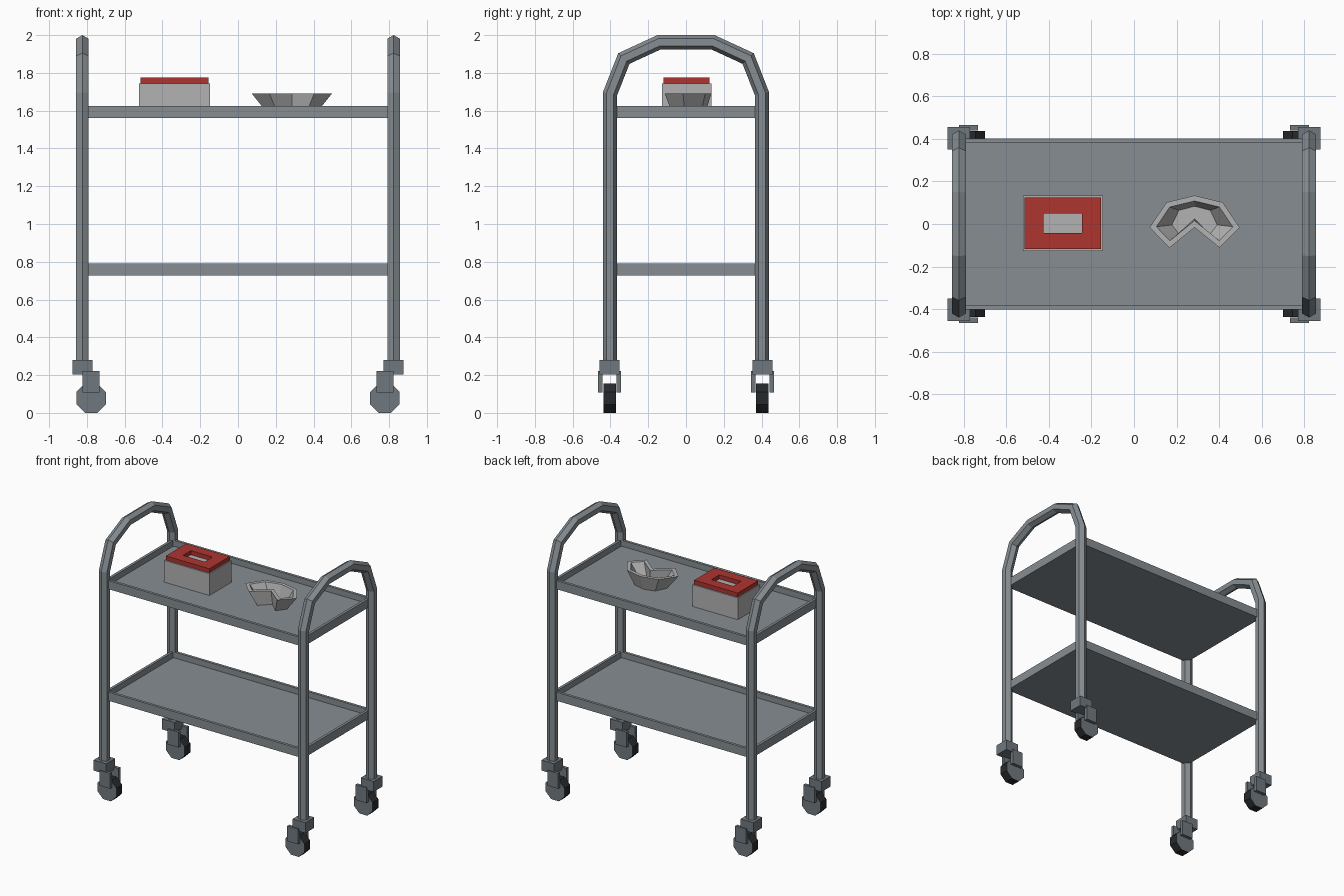
import bpy, bmesh, math
from mathutils import Vector

if "Cube" in bpy.data.objects:
    bpy.data.objects.remove(bpy.data.objects["Cube"])


def material(name, rgb):
    m = bpy.data.materials.new(name)
    m.diffuse_color = (*rgb, 1)
    m.use_nodes = True
    m.node_tree.nodes["Principled BSDF"].inputs["Base Color"].default_value = m.diffuse_color
    return m


STEEL = material("steel", (0.24, 0.27, 0.29))
DARK_STEEL = material("dark_steel", (0.16, 0.19, 0.21))
RUBBER = material("rubber", (0.02, 0.022, 0.025))
RED = material("red", (0.42, 0.035, 0.03))
PALE = material("pale_grey", (0.45, 0.45, 0.45))


def loft(name, rings, mat, wrap=False):
    """Skin a list of equal-length rings; cap the ends unless wrapped."""
    bm = bmesh.new()
    vs = [[bm.verts.new(p) for p in ring] for ring in rings]
    n = len(vs[0])
    pairs = list(zip(vs, vs[1:])) + ([(vs[-1], vs[0])] if wrap else [])
    for a, b in pairs:
        for i in range(n):
            j = (i + 1) % n
            bm.faces.new((a[i], a[j], b[j], b[i]))
    if not wrap:
        bm.faces.new(vs[0][::-1])
        bm.faces.new(vs[-1])
    bmesh.ops.recalc_face_normals(bm, faces=bm.faces)
    me = bpy.data.meshes.new(name)
    bm.to_mesh(me)
    bm.free()
    me.materials.append(mat)
    ob = bpy.data.objects.new(name, me)
    bpy.context.collection.objects.link(ob)
    return ob


def rect(cx, cy, hx, hy, z):
    return [(cx + sx * hx, cy + sy * hy, z)
            for sx, sy in ((-1, -1), (1, -1), (1, 1), (-1, 1))]


def box(name, cx, cy, hx, hy, z0, z1, mat):
    return loft(name, [rect(cx, cy, hx, hy, z0), rect(cx, cy, hx, hy, z1)], mat)


def inset(poly, d):
    """Move a counter-clockwise outline inwards by d."""
    out = []
    for i, p in enumerate(poly):
        p = Vector(p)
        e1 = (p - Vector(poly[i - 1])).normalized()
        e2 = (Vector(poly[(i + 1) % len(poly)]) - p).normalized()
        n1, n2 = Vector((-e1.y, e1.x)), Vector((-e2.y, e2.x))
        out.append(p + (n1 + n2) * d / (1 + n1.dot(n2)))
    return out


# Hexagonal tube bent into an arch at each end
half = [(-0.402, 0.24), (-0.402, 1.69), (-0.329, 1.876), (-0.143, 1.962)]
path = [Vector(p) for p in half + [(-y, z) for y, z in reversed(half)]]
R = 0.038
for sx, side in ((-1, "left"), (1, "right")):
    rings = []
    for i, p in enumerate(path):
        d1 = (p - path[i - 1]).normalized() if i else Vector((0, 1))
        d2 = (path[i + 1] - p).normalized() if i < len(path) - 1 else d1
        n1, n2 = Vector((-d1.y, d1.x)), Vector((-d2.y, d2.x))
        m = (n1 + n2) / (1 + n1.dot(n2))
        ring = []
        for k in range(6):
            a = math.radians(60 * k)
            q = p + m * R * math.cos(a)
            ring.append((sx * 0.824 + R * math.sin(a), q.x, q.y))
        rings.append(ring)
    loft(side + "_arch_frame", rings, STEEL)

# Shelf trays with a raised rim
for name, z in (("lower_shelf", 0.727), ("upper_shelf", 1.562)):
    loft(name, [rect(0, 0, 0.822, 0.402, z), rect(0, 0, 0.822, 0.402, z + 0.064),
                rect(0, 0, 0.802, 0.382, z + 0.064), rect(0, 0, 0.802, 0.382, z + 0.02)], STEEL)

# Casters: socket, two fork plates and an octagonal wheel
for sx, lr in ((-1, "left"), (1, "right")):
    for sy, fb in ((-1, "front"), (1, "back")):
        tag, cy, cx = f"{fb}_{lr}_caster_", sy * 0.404, sx * 0.778
        box(tag + "socket", sx * 0.824, cy, 0.053, 0.053, 0.203, 0.281, DARK_STEEL)
        for s, io in ((-1, "front"), (1, "back")):
            box(tag + io + "_fork", cx, cy + s * 0.049, 0.045, 0.012, 0.108, 0.222, DARK_STEEL)
        r = 0.078 / math.cos(math.pi / 8)
        angles = [math.pi / 8 + k * math.pi / 4 for k in range(8)]
        wheel = loft(tag + "wheel", [[(cx + r * math.cos(a), cy + s * 0.034, 0.078 + r * math.sin(a))
                                      for a in angles] for s in (-1, 1)], RUBBER)
        wheel.data.materials.append(DARK_STEEL)
        for f in wheel.data.polygons:
            f.material_index = int(len(f.vertices) == 8)

# Box with an open red lid frame
bx, by = -0.335, 0.003
box("supply_box", bx, by, 0.188, 0.131, 1.582, 1.745, PALE)
loft("box_lid", [rect(bx, by, hx, hy, z) for hx, hy, z in
                 ((0.18, 0.121, 1.744), (0.18, 0.121, 1.776),
                  (0.09, 0.046, 1.776), (0.09, 0.046, 1.744))], RED, wrap=True)


# Kidney-shaped bowl, narrower at the base
def kidney(right):
    pts = right + [(-x, y) for x, y in reversed(right[1:-1])]
    return [(0.285 + x, y) for x, y in pts]


top = kidney([(0, -0.016), (0.118, -0.112), (0.212, -0.016), (0.132, 0.102), (0, 0.134)])
base = kidney([(0, 0.002), (0.075, -0.072), (0.125, -0.006), (0.085, 0.078), (0, 0.1)])
loft("kidney_bowl", [[(x, y, z) for x, y in ring] for ring, z in
                     ((base, 1.582), (top, 1.69), (inset(top, 0.025), 1.69),
                      (inset(base, 0.016), 1.6))], PALE)
